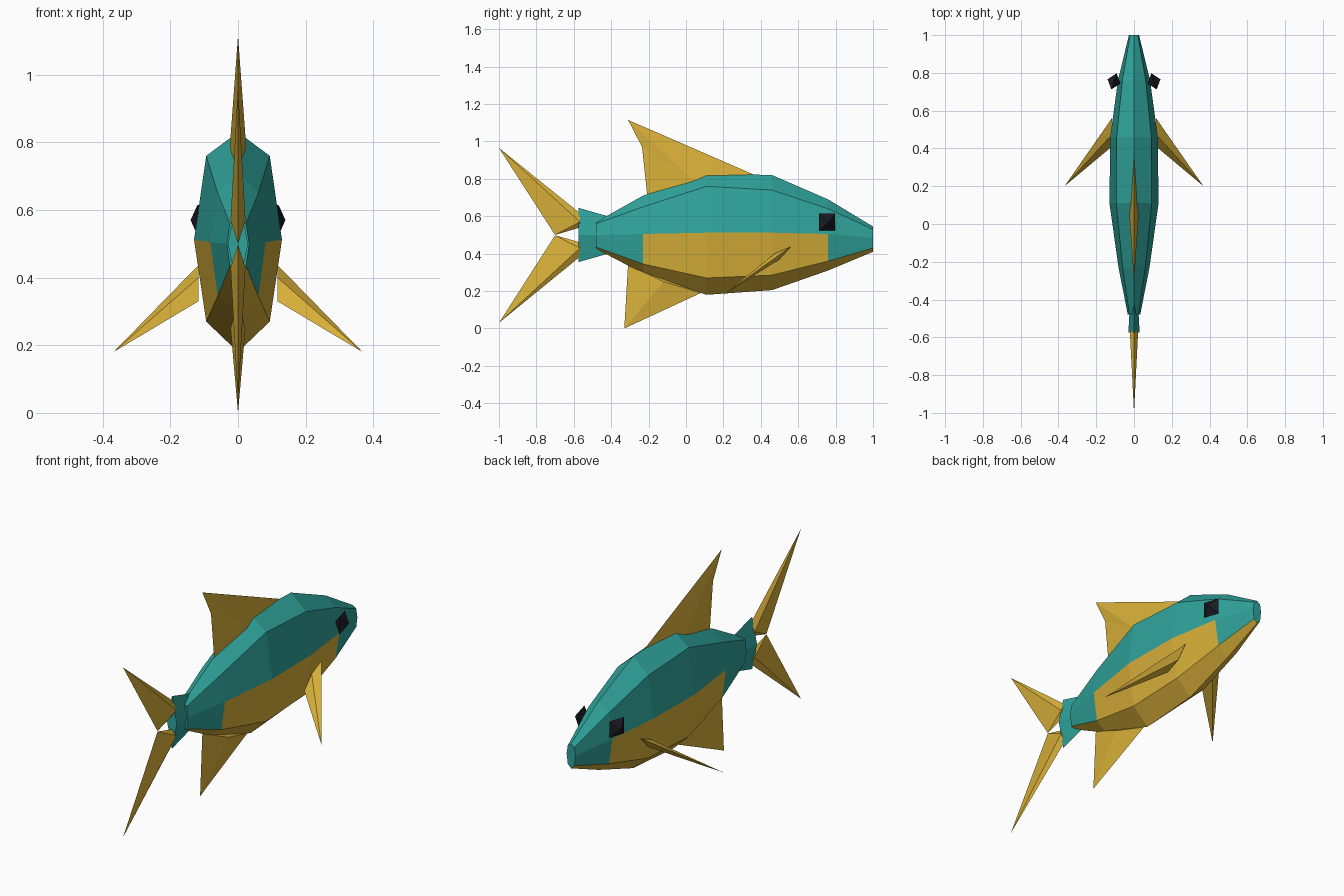
import bpy, bmesh
from mathutils import Vector

if "Cube" in bpy.data.objects:
    bpy.data.objects.remove(bpy.data.objects["Cube"])


def material(name, rgb):
    m = bpy.data.materials.new(name)
    m.diffuse_color = (*rgb, 1)
    m.use_nodes = True
    m.node_tree.nodes["Principled BSDF"].inputs["Base Color"].default_value = m.diffuse_color
    return m


TEAL = material("teal", (0.029, 0.37, 0.33))
GOLD = material("gold", (0.70, 0.44, 0.042))
BLACK = material("black", (0.011, 0.011, 0.017))


def finish(name, bm, mats):
    bmesh.ops.recalc_face_normals(bm, faces=bm.faces)
    me = bpy.data.meshes.new(name)
    bm.to_mesh(me)
    bm.free()
    for m in mats:
        me.materials.append(m)
    ob = bpy.data.objects.new(name, me)
    bpy.context.collection.objects.link(ob)
    return ob


def loft(bm, rings):
    """Skin a list of equal-sized rings and cap both ends."""
    vs = [[bm.verts.new(p) for p in r] for r in rings]
    n = len(vs[0])
    for a, b in zip(vs, vs[1:]):
        for i in range(n):
            f = bm.faces.new((a[i], a[(i + 1) % n], b[(i + 1) % n], b[i]))
            f.tag = i in (3, 4)          # underside strips
    bm.faces.new(vs[0])
    bm.faces.new(vs[-1])


def fin(name, outline, hub, offset, mat):
    """Flat outline thickened to a ridge point on each side."""
    bm = bmesh.new()
    ring = [bm.verts.new(p) for p in outline]
    n = len(ring)
    for s in (1, -1):
        h = bm.verts.new(Vector(hub) + s * Vector(offset))
        for i in range(n):
            bm.faces.new((ring[i], ring[(i + 1) % n], h))
    return finish(name, bm, [mat])


def flat_fin(name, yz, hub, thick):
    fin(name, [(0, y, z) for y, z in yz], (0, *hub), (thick, 0, 0), GOLD)


# Body: y, top, shoulder, middle, lower side, bottom, half width, shoulder half width
stations = [
    (-0.48, 0.57, 0.56, 0.50, 0.435, 0.425, 0.033, 0.024),
    (-0.23, 0.71, 0.65, 0.505, 0.345, 0.295, 0.082, 0.060),
    (0.11, 0.83, 0.76, 0.512, 0.27, 0.18, 0.130, 0.094),
    (0.46, 0.82, 0.74, 0.512, 0.285, 0.205, 0.126, 0.092),
    (0.76, 0.69, 0.64, 0.505, 0.36, 0.31, 0.085, 0.062),
    (1.00, 0.545, 0.53, 0.485, 0.43, 0.41, 0.027, 0.020),
]
bm = bmesh.new()
loft(bm, [[(0, y, t), (w2, y, s), (w, y, m), (w2, y, l),
           (0, y, b), (-w2, y, l), (-w, y, m), (-w2, y, s)]
          for y, t, s, m, l, b, w, w2 in stations])
# Gold belly: underside strips all along, lower flanks between gill and tail
for f in bm.faces:
    c = f.calc_center_median()
    if f.tag or (c.z < 0.5 and -0.23 < c.y < 0.76):
        f.material_index = 1
finish("body", bm, [TEAL, GOLD])

# Tail root flaring out of the body
bm = bmesh.new()
loft(bm, [[(0, y, 0.5 + h), (w, y, 0.5), (0, y, 0.5 - h), (-w, y, 0.5)]
          for y, h, w in ((-0.40, 0.095, 0.02), (-0.575, 0.145, 0.03))])
finish("tail_root", bm, [TEAL])

# Fins on the centre line
flat_fin("dorsal_fin", [(-0.31, 1.115), (-0.235, 0.97), (-0.205, 0.69), (0.38, 0.815)],
         (0.04, 0.79), 0.024)
flat_fin("belly_fin", [(-0.33, 0.0), (-0.31, 0.34), (0.08, 0.19)], (-0.12, 0.25), 0.022)
flat_fin("upper_tail_fin", [(-1.0, 0.965), (-0.70, 0.50), (-0.565, 0.54), (-0.565, 0.615)],
         (-0.567, 0.57), 0.022)
flat_fin("lower_tail_fin", [(-1.0, 0.03), (-0.70, 0.498), (-0.565, 0.46), (-0.565, 0.385)],
         (-0.567, 0.43), 0.022)

for side, s in (("right", 1), ("left", -1)):
    # Side fin sweeping down and back
    a, b, tip = (Vector((s * x, y, z)) for x, y, z in
                 ((0.117, 0.56, 0.437), (0.117, 0.41, 0.33), (0.368, 0.20, 0.18)))
    n = (a - b).cross(tip - a).normalized()
    fin(side + "_side_fin", [a, tip, b], (a + b) / 2, n * 0.02, GOLD)
    # Eye: eight-sided gem tilted with the head surface
    c = Vector((s * 0.106, 0.755, 0.57))
    n = Vector((s * 0.95, 0.31, 0))
    t = Vector((s * -0.31, 0.95, 0)) * 0.045
    up = Vector((0, 0, 0.045))
    fin(side + "_eye", [c + t + up, c + t - up, c - t - up, c - t + up], c, n * 0.036, BLACK)
